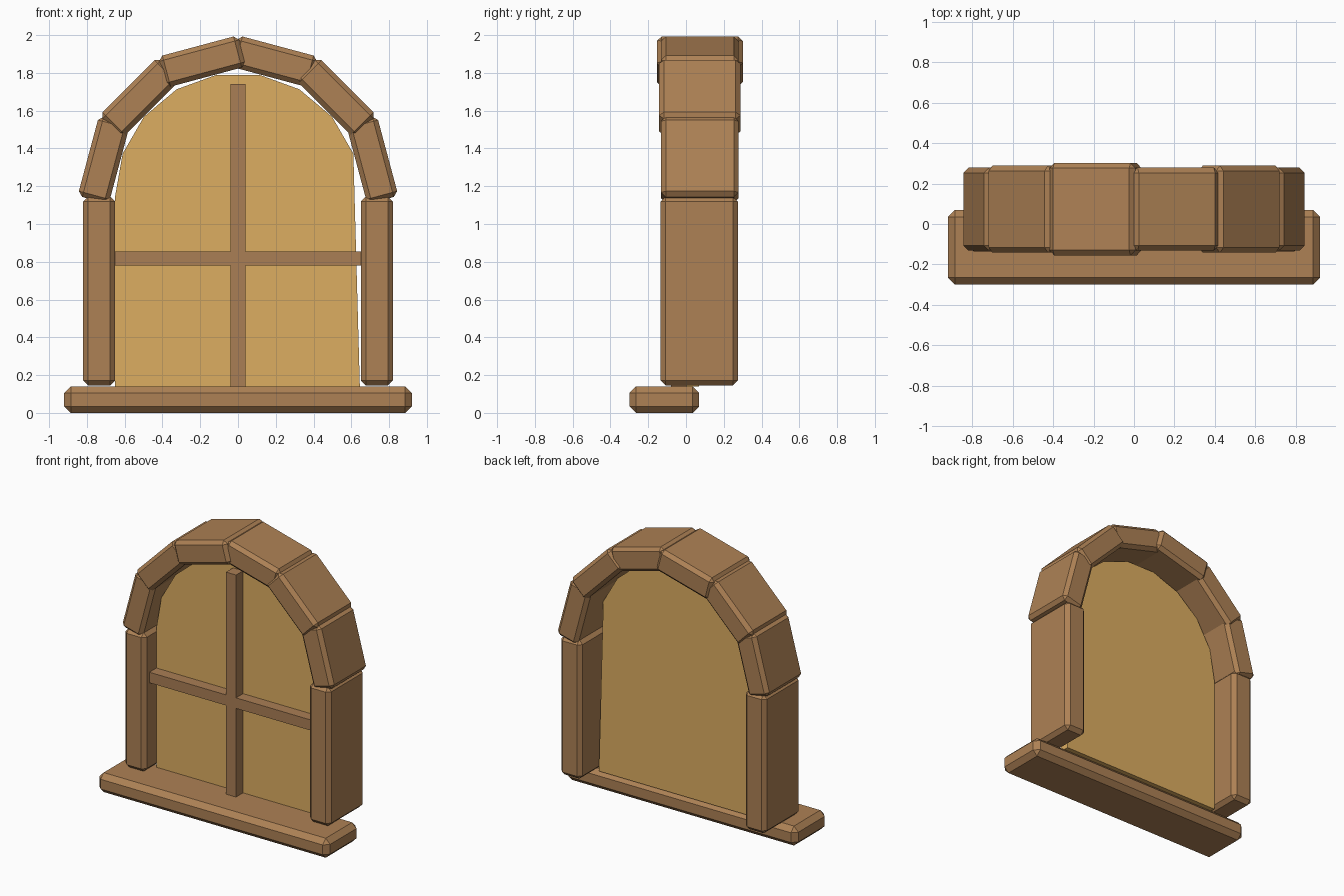
import bpy, bmesh
from math import sin, cos, radians
from mathutils import Matrix, Vector

if "Cube" in bpy.data.objects:
    bpy.data.objects.remove(bpy.data.objects["Cube"])


def material(name, color):
    m = bpy.data.materials.new(name)
    m.diffuse_color = color
    m.use_nodes = True
    m.node_tree.nodes["Principled BSDF"].inputs["Base Color"].default_value = m.diffuse_color
    return m


wood = material("wood", (0.42, 0.22, 0.09, 1))
bar_wood = material("bar_wood", (0.40, 0.21, 0.09, 1))
glow = material("warm_glass", (0.72, 0.42, 0.12, 1))


def finish(name, bm, mat):
    bmesh.ops.recalc_face_normals(bm, faces=bm.faces)
    mesh = bpy.data.meshes.new(name)
    bm.to_mesh(mesh)
    bm.free()
    mesh.materials.append(mat)
    ob = bpy.data.objects.new(name, mesh)
    bpy.context.collection.objects.link(ob)
    return ob


def block(name, center, size, mat, bevel=0.0, angle=0.0):
    """Chamfered box, turned about the y axis."""
    bm = bmesh.new()
    bmesh.ops.create_cube(bm, size=1, matrix=Matrix.Diagonal((*size, 1)))
    if bevel:
        bmesh.ops.bevel(bm, geom=bm.edges[:], offset=bevel, segments=1,
                        profile=0.5, affect='EDGES')
    ob = finish(name, bm, mat)
    ob.location = center
    ob.rotation_euler = (0, angle, 0)
    return ob


# Sill
block("sill", (0, -0.115, 0.07), (1.84, 0.37, 0.14), wood, 0.035)

# Side posts
for side, x in (("left", -0.735), ("right", 0.735)):
    block(side + "_post", (x, 0.07, 0.645), (0.17, 0.41, 1.0), wood, 0.027)

# Arch stones, right to left, with slightly uneven depths
spring, radius = 1.15, 0.735
for i, depth in enumerate((0.41, 0.43, 0.41, 0.455, 0.43, 0.41)):
    a = radians(15 + 30 * i)
    block(f"arch_block_{i + 1}",
          (radius * cos(a), 0.073, spring + radius * sin(a)),
          (0.17, depth, 0.44), wood, 0.025, -a)

# Glass pane: round-topped outline, extruded in depth
outline = [(-0.65, 0.14), (0.645, 0.14)]
outline += [(0.65 * cos(radians(d)), spring + 0.65 * sin(radians(d)))
            for d in range(20, 181, 20)]
bm = bmesh.new()
face = bm.faces.new([bm.verts.new((x, 0.0, z)) for x, z in outline])
ext = bmesh.ops.extrude_face_region(bm, geom=[face], use_keep_orig=True)
bmesh.ops.translate(bm, vec=Vector((0, 0.07, 0)),
                    verts=[v for v in ext["geom"] if isinstance(v, bmesh.types.BMVert)])
finish("glass_pane", bm, glow)

# Glazing bars
block("vertical_bar", (0, -0.04, 0.94), (0.08, 0.08, 1.6), bar_wood)
block("horizontal_bar", (0, -0.04, 0.817), (1.3, 0.08, 0.076), bar_wood)
